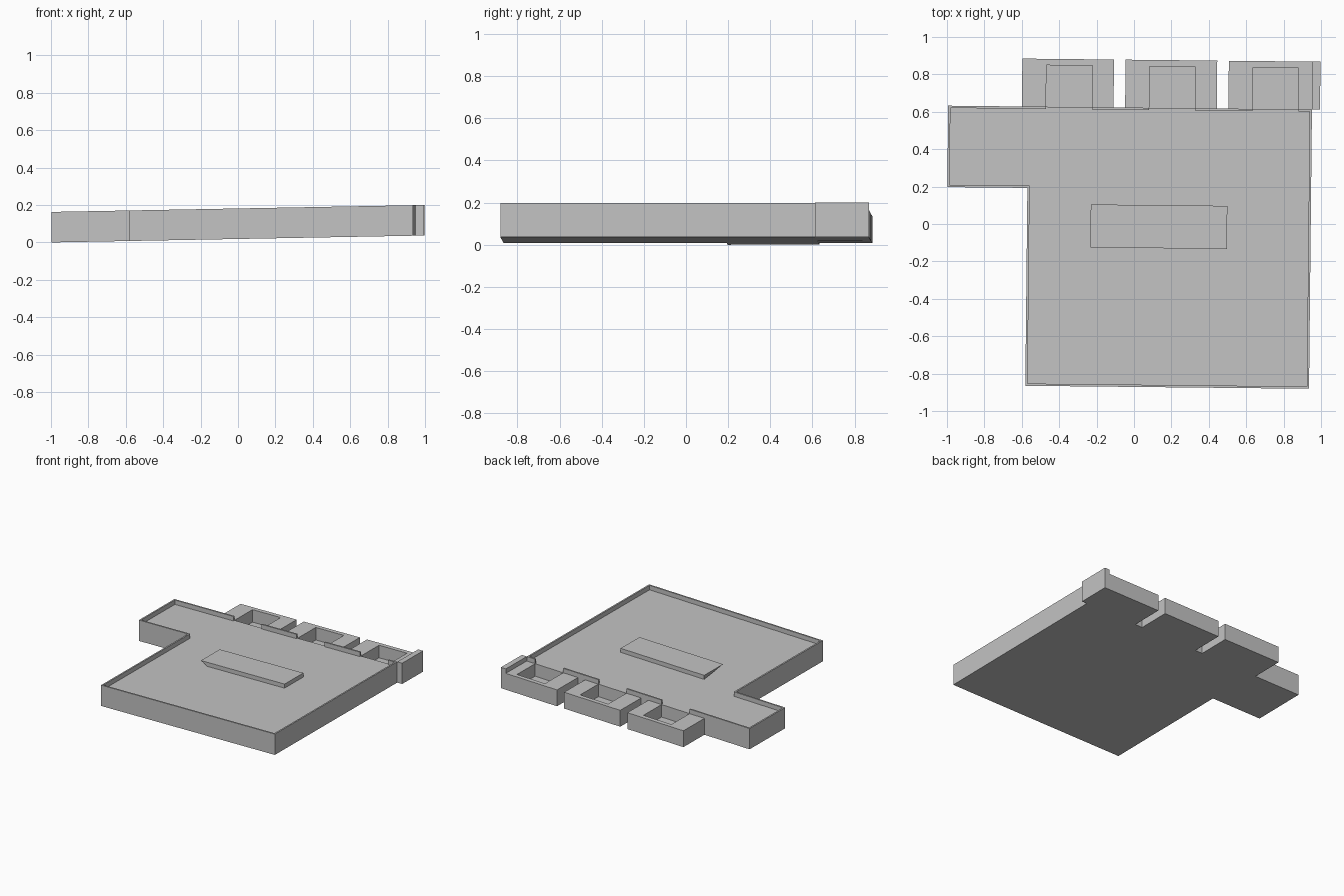
import bpy, bmesh, math
from mathutils import Matrix

cube = bpy.data.objects.get("Cube")
if cube:
    bpy.data.objects.remove(cube, do_unlink=True)

grey = bpy.data.materials.new("plain_grey")
grey.use_nodes = True
colour = (0.55, 0.55, 0.55, 1)
grey.diffuse_color = colour
grey.node_tree.nodes["Principled BSDF"].inputs["Base Color"].default_value = colour

HEIGHT, ROOF, WALL = 0.163, 0.128, 0.012
LEFT, NOTCH, RIGHT = -1.0, -0.572, 0.945
FRONT, STEP, BACK, REAR = -0.871, 0.187, 0.622, 0.878

# The whole building is turned a little and sits on a gentle slope
slope = Matrix.Identity(4)
slope[2][0], slope[2][3] = 0.0185, 0.0185
PLACE = slope @ Matrix.Rotation(math.radians(-0.6), 4, 'Z')


def prism(name, outline, z0, z1, base=None):
    """Solid between a base outline and a top outline."""
    bm = bmesh.new()
    low = [bm.verts.new((x, y, z0)) for x, y in (base or outline)]
    high = [bm.verts.new((x, y, z1)) for x, y in outline]
    bm.faces.new(low[::-1])
    bm.faces.new(high)
    n = len(low)
    for i in range(n):
        j = (i + 1) % n
        bm.faces.new((low[i], low[j], high[j], high[i]))
    bmesh.ops.recalc_face_normals(bm, faces=bm.faces)
    bmesh.ops.transform(bm, matrix=PLACE, verts=bm.verts)
    mesh = bpy.data.meshes.new(name)
    bm.to_mesh(mesh)
    bm.free()
    mesh.materials.append(grey)
    obj = bpy.data.objects.new(name, mesh)
    bpy.context.collection.objects.link(obj)
    return obj


def rect(x0, x1, y0, y1):
    return [(x0, y0), (x1, y0), (x1, y1), (x0, y1)]


# Main building block up to roof level
prism("building_body", [(NOTCH, FRONT), (RIGHT, FRONT), (RIGHT, BACK),
                        (LEFT, BACK), (LEFT, STEP), (NOTCH, STEP)], 0, ROOF)

# Light wells along the back: U-shaped walls around a low floor
gaps = []
for i in range(3):
    x0 = -0.606 + 0.552 * i
    x1 = x0 + 0.49
    h0, h1 = x0 + 0.129, x0 + 0.374
    inner = REAR - 0.034
    prism(f"light_well_{i + 1}",
          [(x0, BACK), (h0, BACK), (h0, inner), (h1, inner), (h1, BACK),
           (x1, BACK), (x1, REAR), (x0, REAR)], 0, ROOF)
    prism(f"light_well_floor_{i + 1}", rect(h0, h1, BACK, inner), 0, 0.03)
    gaps.append((h0, h1))

# Thin parapet around the front and sides
W = WALL
side_walls = [
    ("front", rect(NOTCH, RIGHT, FRONT, FRONT + W)),
    ("right_side", rect(RIGHT - W, RIGHT, FRONT + W, BACK - W)),
    ("inner_side", rect(NOTCH, NOTCH + W, FRONT + W, STEP + W)),
    ("step", rect(LEFT + W, NOTCH, STEP, STEP + W)),
    ("wing_end", rect(LEFT, LEFT + W, STEP, BACK - W)),
]
for name, outline in side_walls:
    prism("parapet_" + name, outline, ROOF, HEIGHT)

# Back parapet, open in front of every light well
starts = [LEFT] + [g[1] for g in gaps]
ends = [g[0] for g in gaps] + [RIGHT]
for i, (a, b) in enumerate(zip(starts, ends)):
    prism(f"parapet_back_{i + 1}", rect(a, b, BACK - W, BACK), ROOF, HEIGHT)

# Tall end wall beside the last light well
prism("end_wall", rect(RIGHT, x1, BACK, REAR), ROOF, HEIGHT)

# Raised roof slab with one undercut end
prism("roof_slab", rect(-0.232, 0.498, -0.128, 0.102), ROOF, HEIGHT - 0.003,
      base=[(-0.18, -0.128), (0.498, -0.128), (0.498, 0.102), (-0.232, 0.102)])
